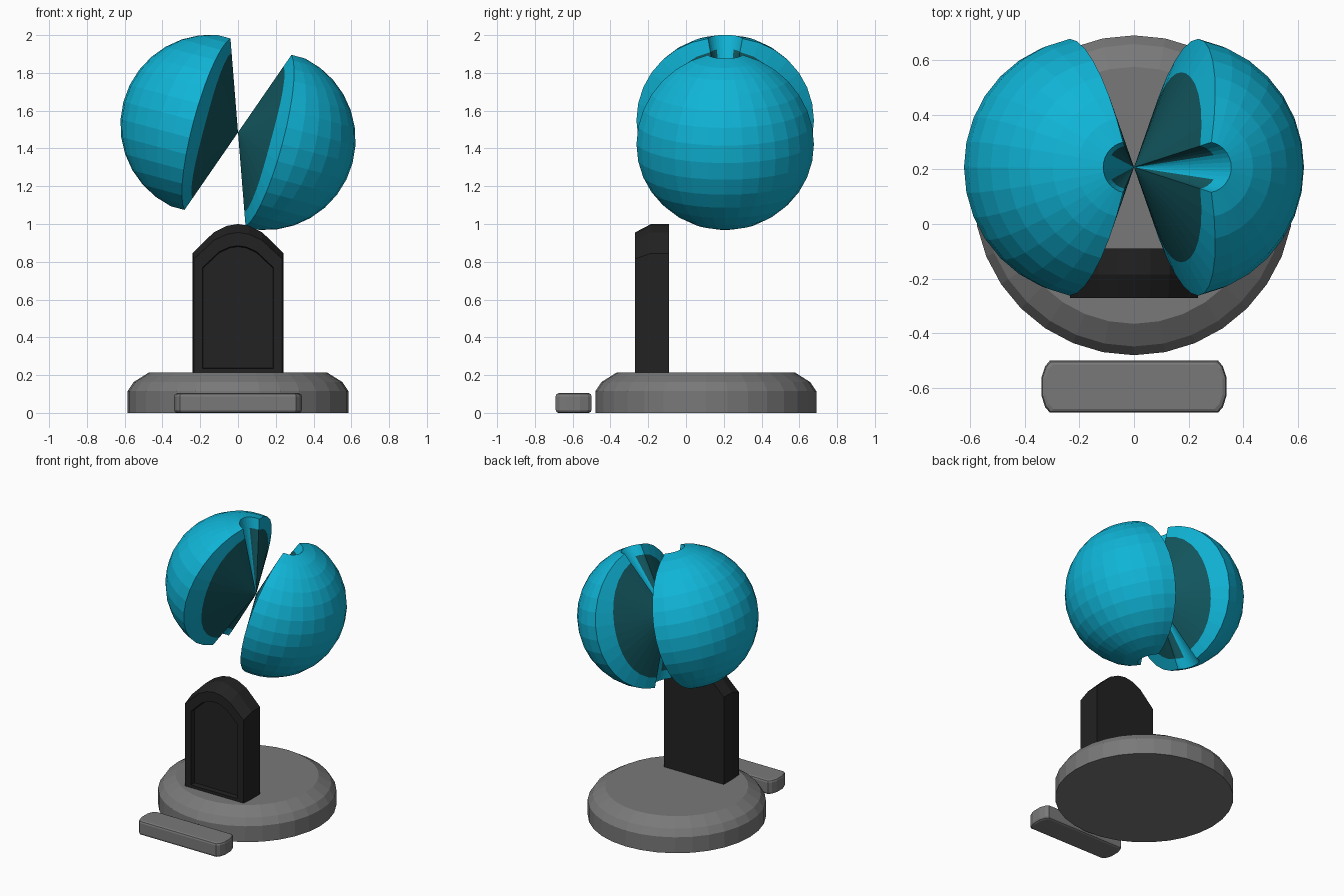
import bpy, bmesh, math
from mathutils import Matrix, Vector

if "Cube" in bpy.data.objects:
    bpy.data.objects.remove(bpy.data.objects["Cube"])


def mat(name, r, g, b):
    m = bpy.data.materials.new(name)
    m.diffuse_color = (r, g, b, 1)
    m.use_nodes = True
    m.node_tree.nodes["Principled BSDF"].inputs["Base Color"].default_value = m.diffuse_color
    return m


CYAN = mat("cyan", 0.005, 0.46, 0.68)
DARK_TEAL = mat("dark teal", 0.006, 0.095, 0.115)
GREY = mat("grey", 0.19, 0.19, 0.19)
BLACK = mat("black", 0.016, 0.016, 0.016)


def finish(name, bm, *mats):
    bmesh.ops.recalc_face_normals(bm, faces=bm.faces)
    me = bpy.data.meshes.new(name)
    bm.to_mesh(me)
    bm.free()
    for m in mats:
        me.materials.append(m)
    ob = bpy.data.objects.new(name, me)
    bpy.context.collection.objects.link(ob)
    return ob


def loft(name, loops, material):
    """Bridge equal-length closed loops and cap both ends."""
    bm = bmesh.new()
    rows = [[bm.verts.new(p) for p in loop] for loop in loops]
    n = len(rows[0])
    for a, b in zip(rows, rows[1:]):
        for i in range(n):
            k = (i + 1) % n
            bm.faces.new((a[i], a[k], b[k], b[i]))
    bm.faces.new(rows[0])
    bm.faces.new(rows[-1])
    return finish(name, bm, material)


# round base with a rounded upper edge
def circle(r, z, n=32):
    return [(r * math.cos(2 * math.pi * i / n),
             0.105 + r * math.sin(2 * math.pi * i / n), z) for i in range(n)]


loft("round_base", [circle(r, z) for r, z in
                    [(0.585, 0), (0.585, 0.115), (0.553, 0.163), (0.47, 0.215)]], GREY)


# front bar with bowed ends and softened edges
def bar_loop(inset, z):
    end = [(0.308, -0.095), (0.325, -0.075), (0.338, -0.035),
           (0.338, 0.035), (0.325, 0.075), (0.308, 0.095)]
    pts = end + [(-x, y) for x, y in reversed(end)]
    return [(x * (1 - inset / 0.34), -0.595 + y * (1 - inset / 0.095), z) for x, y in pts]


loft("front_bar", [bar_loop(i, z) for i, z in
                   [(0.014, 0), (0.004, 0.005), (0, 0.016), (0, 0.088),
                    (0.004, 0.099), (0.014, 0.104)]], GREY)


# arched upright slab with a recessed front panel
def arch(hw, spring, top, bottom, y):
    curve = [(-1, 0), (-0.54, 0.71), (-0.25, 0.935), (0, 1),
             (0.25, 0.935), (0.54, 0.71), (1, 0)]
    pts = [(-hw, bottom)]
    pts += [(hw * f, spring + (top - spring) * g) for f, g in curve]
    pts += [(hw, bottom)]
    return [(x, y, z) for x, z in pts]


loft("arched_slab", [
    arch(0.24, 0.845, 1.0, 0.2, -0.09),
    arch(0.24, 0.845, 1.0, 0.2, -0.185),
    arch(0.234, 0.815, 0.955, 0.2, -0.27),
    arch(0.187, 0.77, 0.885, 0.235, -0.27),
    arch(0.184, 0.767, 0.88, 0.238, -0.235)], BLACK)


# split sphere: each half has open pole caps and a cone running to the centre
R, GAP, N = 0.479, 0.149, 16
TILT = Matrix.Translation((0, 0.2075, 1.485)) @ Matrix.Rotation(math.radians(15), 4, 'Y')


def half_sphere(name, side):
    bm = bmesh.new()
    step = math.pi / N

    def point(i, j):
        th, a = i * step, j * step
        return Vector((side * (GAP + R * math.sin(th) * math.sin(a)),
                       R * math.sin(th) * math.cos(a), R * math.cos(th)))

    grid = {(i, j): bm.verts.new(point(i, j)) for i in range(1, N) for j in range(1, N)}
    for i in range(1, N - 1):
        for j in range(1, N - 1):
            bm.faces.new((grid[i, j], grid[i, j + 1], grid[i + 1, j + 1], grid[i + 1, j]))
    # boundary: top cap edge, one meridian, bottom cap edge, other meridian
    rim = [(1, j) for j in range(1, N - 1)] + [(i, N - 1) for i in range(1, N - 1)]
    rim += [(N - i, N - j) for i, j in rim]
    inner = [bm.verts.new(point(i, j) * (0.74 + 0.12 * math.cos(i * step) ** 2))
             for i, j in rim]
    apex = bm.verts.new((0, 0, 0))
    for k, key in enumerate(rim):
        n = (k + 1) % len(rim)
        bm.faces.new((grid[key], grid[rim[n]], inner[n], inner[k]))
        f = bm.faces.new((inner[k], inner[n], apex))
        # the middle of each pole groove stays cyan
        groove = key[0] == rim[n][0]
        mid = (key[1] + rim[n][1]) / 2 * step
        f.material_index = 0 if groove and abs(math.cos(mid)) < 0.6 else 1
    bm.transform(TILT)
    finish(name, bm, CYAN, DARK_TEAL)


half_sphere("left_half_sphere", -1)
half_sphere("right_half_sphere", 1)
